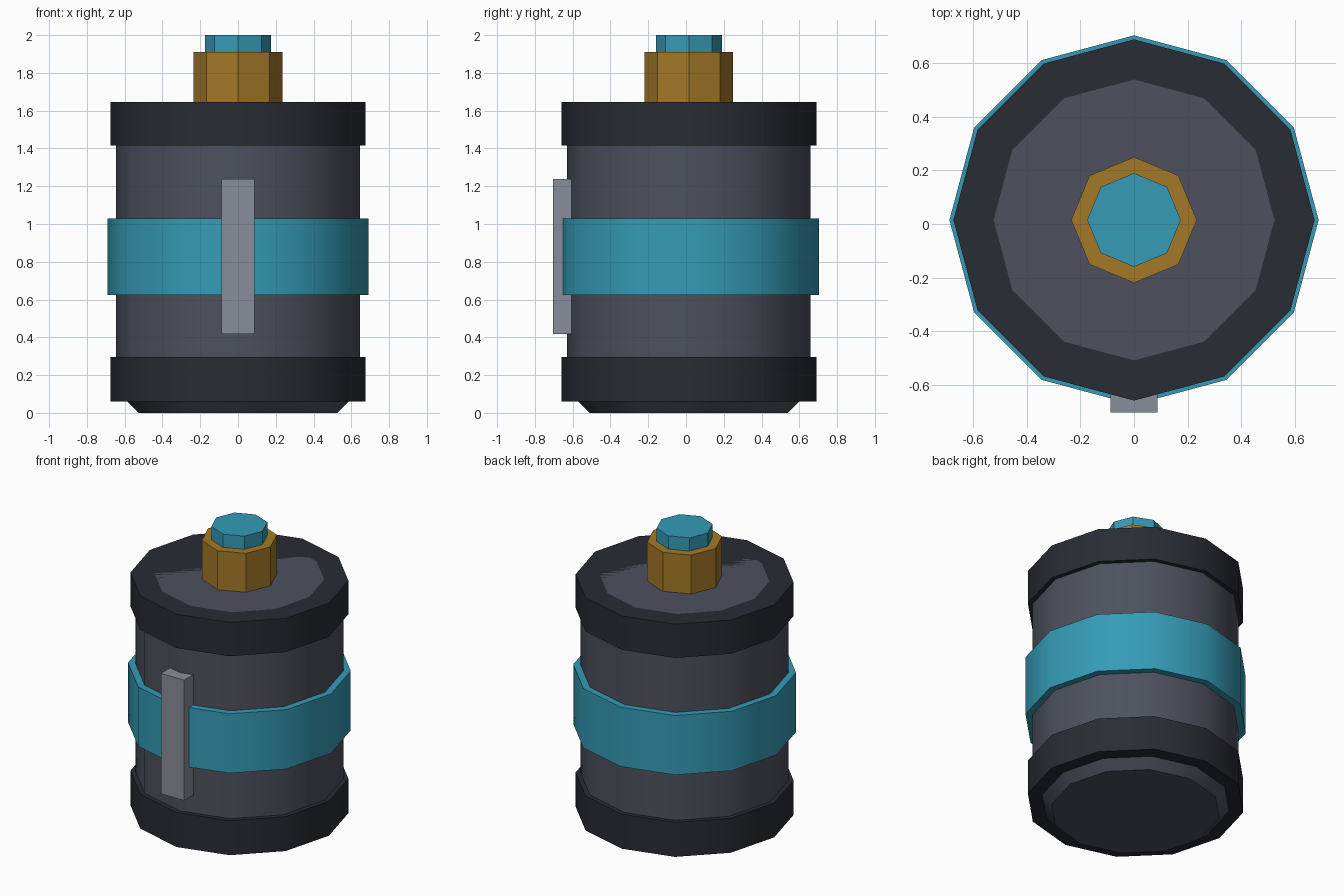
import bpy, bmesh, math

if "Cube" in bpy.data.objects:
    bpy.data.objects.remove(bpy.data.objects["Cube"])

CY = 0.015  # axis of the cylinder, shifted by the protruding strip


def material(name, rgb):
    m = bpy.data.materials.new(name)
    m.diffuse_color = (*rgb, 1)
    m.use_nodes = True
    m.node_tree.nodes["Principled BSDF"].inputs["Base Color"].default_value = m.diffuse_color
    return m


def add_object(name, bm, mat):
    bmesh.ops.recalc_face_normals(bm, faces=bm.faces)
    me = bpy.data.meshes.new(name)
    bm.to_mesh(me)
    bm.free()
    me.shade_smooth()
    me.set_sharp_from_angle(angle=math.radians(35))
    me.materials.append(mat)
    ob = bpy.data.objects.new(name, me)
    bpy.context.collection.objects.link(ob)
    return ob


def lathe(name, profile, sides, mat):
    """Closed solid from (radius, z) rings, a vertex on each axis."""
    bm = bmesh.new()
    rings = [[bm.verts.new((r * math.cos(math.tau * i / sides),
                            CY + r * math.sin(math.tau * i / sides), z))
              for i in range(sides)] for r, z in profile]
    for lo, hi in zip(rings, rings[1:]):
        for i in range(sides):
            j = (i + 1) % sides
            bm.faces.new((lo[i], lo[j], hi[j], hi[i]))
    bm.faces.new(rings[0][::-1])
    bm.faces.new(rings[-1])
    return add_object(name, bm, mat)


slate = material("slate", (0.075, 0.083, 0.11))
dark = material("dark", (0.022, 0.025, 0.034))
teal = material("teal", (0.035, 0.33, 0.47))
amber = material("amber", (0.37, 0.19, 0.02))
steel = material("steel", (0.25, 0.27, 0.32))

# Chamfered main body
lathe("body", [(0.525, 0), (0.645, 0.12), (0.645, 1.525), (0.525, 1.645)], 12, slate)

# End caps and coloured band
for name, r, z0, z1, mat in (("bottom_cap", 0.675, 0.06, 0.295, dark),
                             ("top_cap", 0.675, 1.415, 1.645, dark),
                             ("band", 0.69, 0.625, 1.03, teal)):
    lathe(name, [(r, z0), (r, z1)], 12, mat)

# Octagonal terminal and its tip
lathe("terminal", [(0.235, 1.61), (0.235, 1.91)], 8, amber)
lathe("terminal_tip", [(0.175, 1.87), (0.175, 2.0)], 8, teal)

# Vertical strip on the front
bm = bmesh.new()
bmesh.ops.create_cube(bm, size=1)
bmesh.ops.scale(bm, vec=(0.175, 0.11, 0.82), verts=bm.verts)
bmesh.ops.translate(bm, vec=(0, -0.65, 0.827), verts=bm.verts)
add_object("front_strip", bm, steel)
